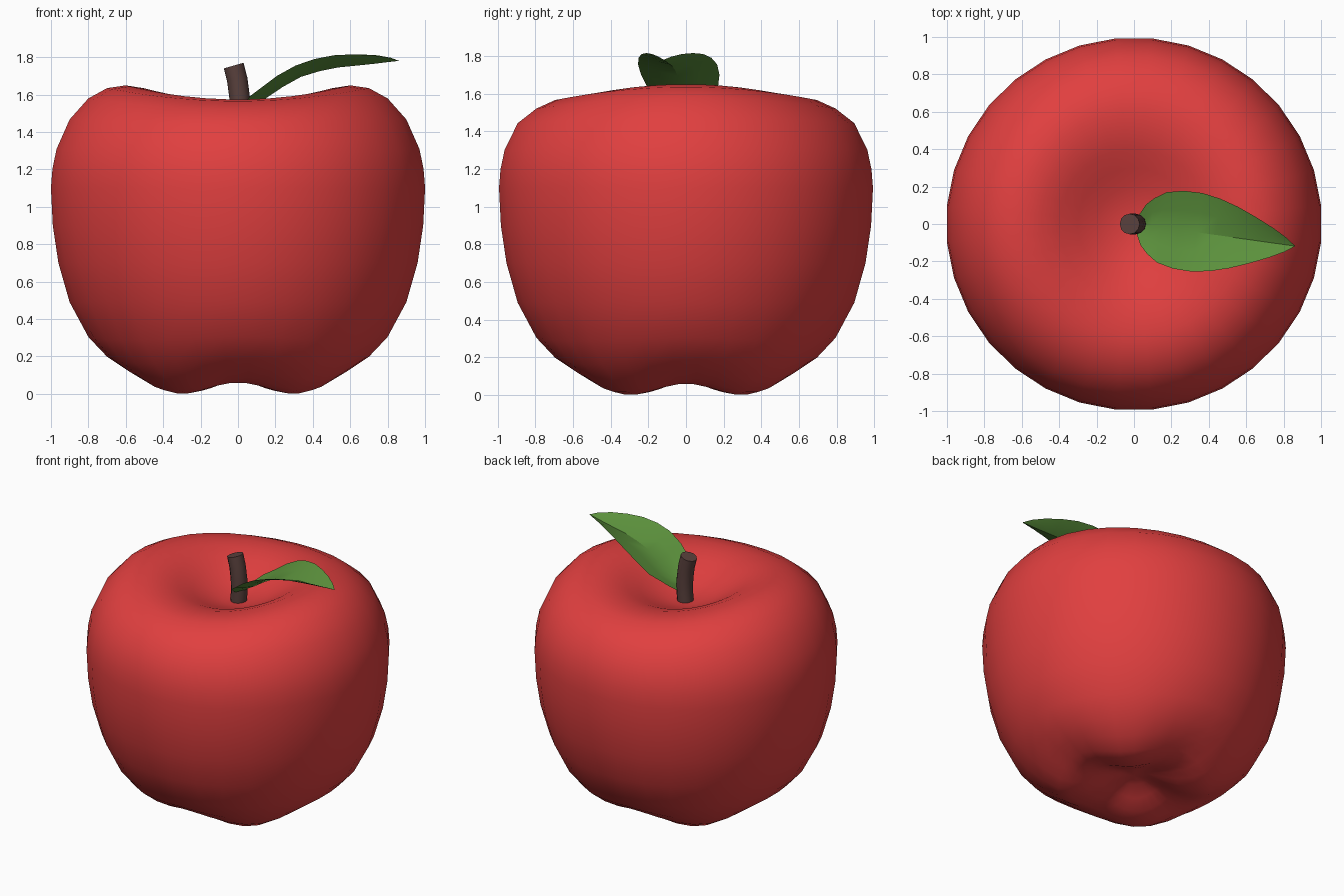
import bpy, bmesh, math
from mathutils import Vector, Matrix

if "Cube" in bpy.data.objects:
    bpy.data.objects.remove(bpy.data.objects["Cube"])


def material(name, rgb):
    m = bpy.data.materials.new(name)
    m.diffuse_color = (*rgb, 1)
    m.use_nodes = True
    m.node_tree.nodes["Principled BSDF"].inputs["Base Color"].default_value = m.diffuse_color
    return m


def finish(name, bm, mat, angle):
    bmesh.ops.recalc_face_normals(bm, faces=bm.faces)
    me = bpy.data.meshes.new(name)
    bm.to_mesh(me)
    bm.free()
    me.materials.append(mat)
    ob = bpy.data.objects.new(name, me)
    bpy.context.collection.objects.link(ob)
    bpy.ops.object.select_all(action='DESELECT')
    ob.select_set(True)
    bpy.context.view_layer.objects.active = ob
    bpy.ops.object.shade_smooth_by_angle(angle=math.radians(angle))
    return ob


def bridge(bm, rings):
    for a, b in zip(rings, rings[1:]):
        n = len(a)
        for i in range(n):
            j = (i + 1) % n
            bm.faces.new((a[i], a[j], b[j], b[i]))


red = material("apple red", (0.75, 0.05, 0.05))
brown = material("stem brown", (0.10, 0.052, 0.046))
green = material("leaf green", (0.105, 0.28, 0.045))

# Apple body: lathe profile (radius, height, two-way saddle, four-lobe wave)
profile = [(.1, .112, 0, .003), (.2, .075, 0, .015), (.3, .042, 0, .027),
           (.42, .03, 0, .03), (.5, .05, 0, .035), (.6, .105, 0, .03),
           (.7, .18, 0, .02), (.8, .295, 0, .01), (.9, .49, 0, 0),
           (.96, .7, 0, 0), (.99, .9, 0, 0), (1, 1.1, 0, 0),
           (.992, 1.2, .002, 0), (.97, 1.305, .004, 0), (.9, 1.455, .012, 0),
           (.8, 1.55, .03, 0), (.7, 1.6, .035, 0), (.6, 1.612, .038, 0),
           (.5, 1.6, .034, 0), (.4, 1.565, .025, 0), (.3, 1.515, .015, 0),
           (.2, 1.468, .006, 0), (.1, 1.438, .002, 0)]
SIDES = 32
bm = bmesh.new()
rings = []
for r, z, saddle, lobe in profile:
    ring = []
    for i in range(SIDES):
        a = 2 * math.pi * (i + 0.5) / SIDES
        h = z + saddle * math.cos(2 * a) + lobe * math.cos(4 * a)
        ring.append(bm.verts.new((1.005 * r * math.cos(a), 0.997 * r * math.sin(a), h)))
    rings.append(ring)
bridge(bm, rings)
for ring, z in ((rings[0], .12), (rings[-1], 1.43)):
    c = bm.verts.new((0, 0, z))
    for i in range(SIDES):
        bm.faces.new((ring[i], ring[(i + 1) % SIDES], c))
finish("apple_body", bm, red, 80)

# Stem: bent tube leaning to the left, (x, z, tilt)
bm = bmesh.new()
rings = []
for x, z, tilt in [(.004, 1.42, 0), (.01, 1.5, 0), (.008, 1.59, -5),
                   (-.004, 1.68, -11), (-.023, 1.755, -16)]:
    rot = Matrix.Rotation(math.radians(tilt), 3, 'Y')
    rings.append([bm.verts.new(Vector((x, 0, z)) + rot @ Vector(
        (.055 * math.cos(k * math.pi / 6), .055 * math.sin(k * math.pi / 6), 0)))
        for k in range(12)])
bridge(bm, rings)
bm.faces.new(rings[0])
bm.faces.new(rings[-1])
finish("stem", bm, brown, 40)

# Leaf: sheet folded along the midrib (distance, half width, height, edge rise)
leaf = [(0, .05, 1.49, .02), (.03, .11, 1.515, .04), (.07, .15, 1.545, .05),
        (.13, .19, 1.58, .055), (.22, .21, 1.64, .06), (.32, .212, 1.695, .06),
        (.42, .195, 1.725, .065), (.52, .165, 1.745, .065), (.62, .125, 1.755, .06),
        (.72, .08, 1.765, .045), (.8, .037, 1.775, .022)]
bm = bmesh.new()
turn = Matrix.Rotation(math.radians(-8), 3, 'Z')


def leaf_point(u, v, z):
    return bm.verts.new(turn @ Vector((u, v, z)) + Vector((.02, 0, 0)))


rows = [[leaf_point(u, w * s, z + rise * abs(s) ** 1.3) for s in (-1, -.5, 0, .5, 1)]
        for u, w, z, rise in leaf]
tip = leaf_point(.85, 0, 1.78)
for a, b in zip(rows, rows[1:]):
    for i in range(4):
        bm.faces.new((a[i], a[i + 1], b[i + 1], b[i]))
for i in range(4):
    bm.faces.new((rows[-1][i], rows[-1][i + 1], tip))
finish("leaf", bm, green, 25)
